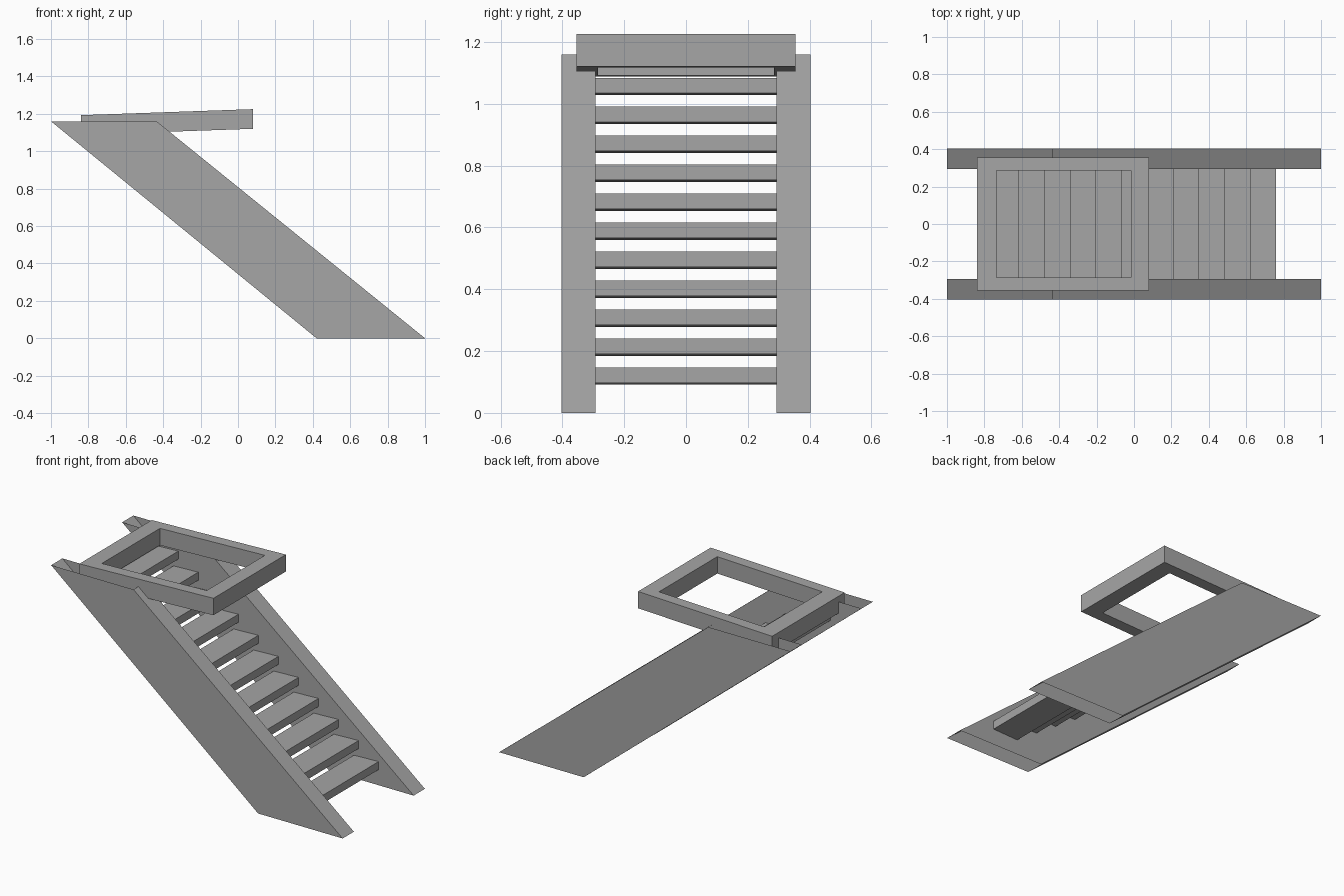
import bpy
import bmesh

cube = bpy.data.objects.get("Cube")
if cube:
    bpy.data.objects.remove(cube, do_unlink=True)

grey = bpy.data.materials.new("plain_grey")
grey.use_nodes = True
colour = (0.38, 0.38, 0.38, 1)
grey.diffuse_color = colour
grey.node_tree.nodes["Principled BSDF"].inputs["Base Color"].default_value = colour

TILT = 0.035  # treads and landing frame drop slightly towards the back


def finish(name, bm, recalc=True):
    if recalc:
        bmesh.ops.recalc_face_normals(bm, faces=bm.faces)
    mesh = bpy.data.meshes.new(name)
    bm.to_mesh(mesh)
    bm.free()
    mesh.materials.append(grey)
    obj = bpy.data.objects.new(name, mesh)
    bpy.context.collection.objects.link(obj)
    return obj


def rect(x0, x1, y):
    return [(x0, -y), (x1, -y), (x1, y), (x0, y)]


def bridge(bm, loop_a, loop_b):
    for i in range(len(loop_a)):
        j = (i + 1) % len(loop_a)
        bm.faces.new((loop_a[i], loop_a[j], loop_b[j], loop_b[i]))


# Stringers: sloping box tubes, open at the top and at the floor
def stringer(name, y0, y1):
    bm = bmesh.new()
    foot = [bm.verts.new((x, y, 0)) for x, y in
            [(0.42, y0), (1, y0), (1, y1), (0.42, y1)]]
    head = [bm.verts.new((x, y, 1.16)) for x, y in
            [(-1, y0), (-0.435, y0), (-0.435, y1), (-1, y1)]]
    bridge(bm, foot, head)
    finish(name, bm, recalc=False)


stringer("right_stringer", -0.403, -0.293)
stringer("left_stringer", 0.293, 0.403)


# Treads: thin slabs climbing towards the back
def tread(name, front, top, depth=0.17, height=0.05):
    bm = bmesh.new()
    loops = []
    for drop in (height, 0):
        loops.append([bm.verts.new((x, y, top - drop + TILT * (x - front)))
                      for x, y in rect(front - depth, front, 0.293)])
    bridge(bm, *loops)
    bm.faces.new(loops[0])
    bm.faces.new(loops[1])
    finish(name, bm)


for i in range(11):
    tread(f"tread_{i + 1}", 0.76 - 0.1375 * i, 0.147 + 0.0937 * i)

# Landing frame: rectangular ring around the opening
bm = bmesh.new()
rings = []
for outline, z in ((rect(-0.84, 0.08, 0.355), 1.12),
                   (rect(-0.84, 0.08, 0.355), 1.225),
                   (rect(-0.735, -0.015, 0.285), 1.225),
                   (rect(-0.735, -0.015, 0.285), 1.12)):
    rings.append([bm.verts.new((x, y, z + TILT * (x - 0.08))) for x, y in outline])
for k in range(4):
    bridge(bm, rings[k], rings[(k + 1) % 4])
finish("landing_frame", bm)
